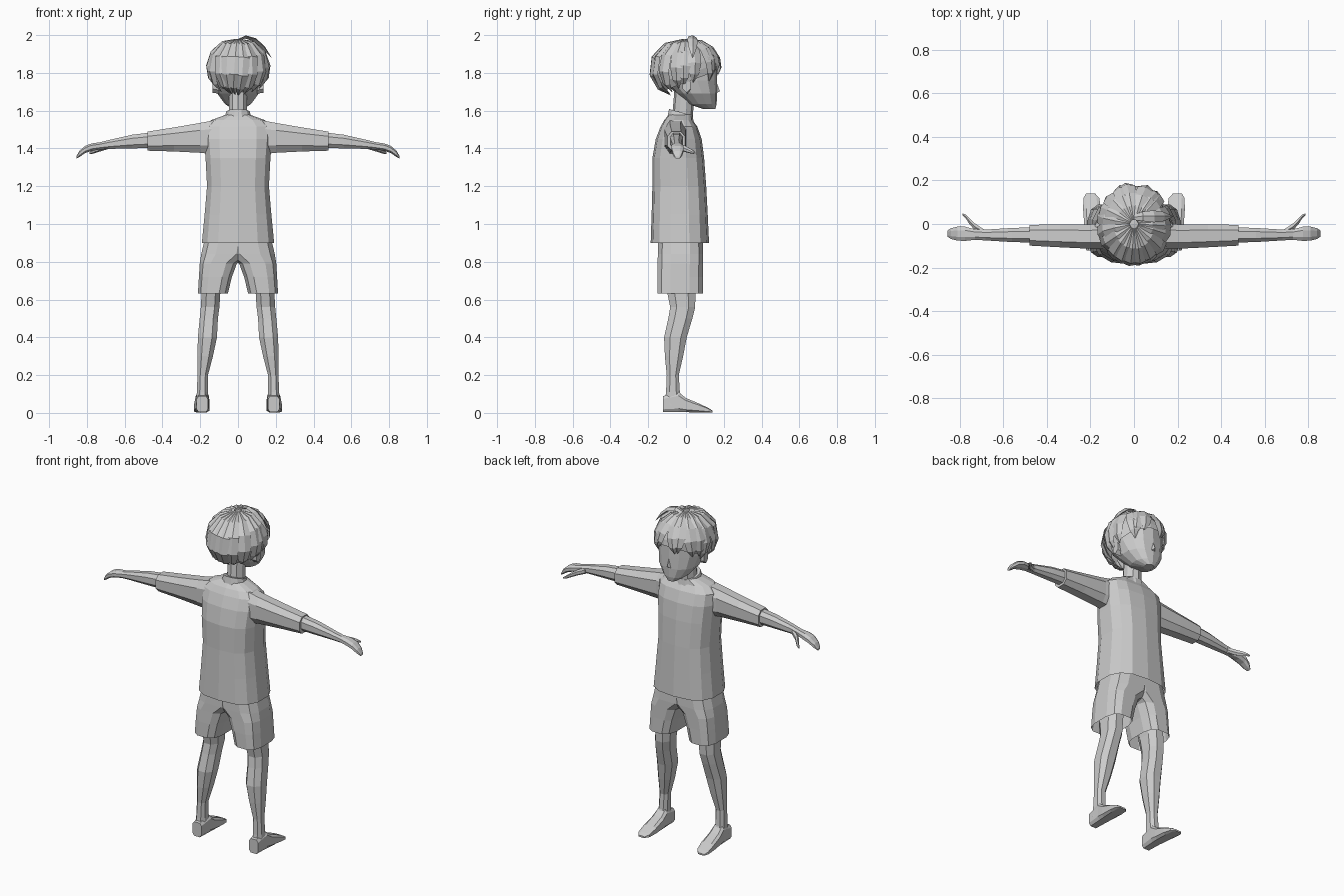
import bpy, math, random
from mathutils import Vector

random.seed(4)
grey = bpy.data.materials.new("plain grey")
grey.diffuse_color = (0.6, 0.6, 0.6, 1)


def make(name, verts, faces, mirror=False):
    mesh = bpy.data.meshes.new(name)
    mesh.from_pydata(verts, [], faces)
    mesh.materials.append(grey)
    ob = bpy.data.objects.new(name, mesh)
    bpy.context.collection.objects.link(ob)
    if mirror:
        ob.modifiers.new("mirror", 'MIRROR').use_mirror_merge = False
    return ob


def loft(name, axis, rings, n=10, power=2.5, caps=(True, True), mirror=False, tilt=0):
    """Skin rounded-box rings (t, a0, a1, b0, b1) stacked along one axis."""
    verts, faces = [], []
    for t, a0, a1, b0, b1 in rings:
        for i in range(n):
            ang = 2 * math.pi * (i + 0.5) / n
            c, s = math.cos(ang), math.sin(ang)
            a = (a0 + a1) / 2 + (a1 - a0) / 2 * math.copysign(abs(c) ** (2 / power), c)
            b = (b0 + b1) / 2 + (b1 - b0) / 2 * math.copysign(abs(s) ** (2 / power), s)
            p = {'x': (t, a, b), 'y': (b, t, a), 'z': (a, b, t)}[axis]
            verts.append((p[0], p[1], p[2] + tilt * (p[1] + 0.03)))
    for r in range(len(rings) - 1):
        for i in range(n):
            j = (i + 1) % n
            faces.append((r * n + i, r * n + j, r * n + n + j, r * n + n + i))
    if caps[0]:
        faces.append(tuple(reversed(range(n))))
    if caps[1]:
        faces.append(tuple(range((len(rings) - 1) * n, len(rings) * n)))
    return make(name, verts, faces, mirror)


# Shirt: open-hemmed body, sleeves and a tilted collar
loft("shirt_body", 'z', [
    (0.90, -.195, .195, -.187, .122), (1.05, -.180, .180, -.182, .115),
    (1.20, -.167, .167, -.178, .107), (1.35, -.175, .175, -.178, .096),
    (1.45, -.184, .184, -.160, .083), (1.515, -.182, .182, -.135, .060),
    (1.55, -.145, .145, -.115, .035), (1.58, -.06, .06, -.09, .03)],
    n=14, power=2.7, caps=(False, True))
loft("sleeve", 'x', [
    (.10, -.12, .012, 1.36, 1.56), (.20, -.117, .002, 1.372, 1.54),
    (.34, -.110, .001, 1.380, 1.515), (.48, -.102, -.001, 1.385, 1.492)],
    n=8, power=2.6, mirror=True)
loft("collar", 'z', [
    (1.55, -.075, .075, -.10, .045), (1.592, -.064, .064, -.092, .037)],
    n=12, power=2.1, tilt=-.28)

# Arms, hands with drooping fingers, and thumbs
loft("arm_and_hand", 'x', [
    (.44, -.088, -.012, 1.400, 1.490), (.56, -.085, -.016, 1.398, 1.475),
    (.68, -.077, -.024, 1.396, 1.447), (.73, -.074, -.022, 1.393, 1.434),
    (.775, -.080, -.010, 1.386, 1.428), (.81, -.078, -.010, 1.374, 1.414),
    (.84, -.070, -.018, 1.353, 1.388), (.856, -.058, -.030, 1.345, 1.358)],
    n=8, power=2.4, mirror=True)
loft("thumb", 'x', [
    (.69, -.045, -.022, 1.396, 1.43), (.73, -.030, .005, 1.384, 1.418),
    (.755, -.002, .030, 1.376, 1.404), (.77, .022, .044, 1.372, 1.392),
    (.787, .040, .050, 1.370, 1.380)], n=6, power=2, mirror=True)

# Shorts: open legs that overlap above the crotch
loft("shorts_leg", 'z', [
    (.632, .052, .214, -.155, .092), (.72, .030, .209, -.155, .092),
    (.79, .004, .205, -.153, .093), (.84, -.07, .198, -.152, .094),
    (.95, -.09, .172, -.148, .090)],
    n=12, power=3, caps=(False, True), mirror=True)

# Legs and feet
loft("leg", 'z', [
    (.04, .155, .224, -.118, -.005), (.11, .158, .220, -.108, -.030),
    (.20, .157, .216, -.104, -.036), (.30, .130, .217, -.115, -.012),
    (.40, .108, .216, -.120, .008), (.50, .103, .206, -.098, .038),
    (.56, .095, .200, -.088, .053), (.64, .090, .196, -.105, .055),
    (.78, .070, .190, -.120, .060)],
    n=8, power=2.4, mirror=True)
loft("foot", 'y', [
    (-.122, .002, .09, .158, .220), (-.04, .002, .112, .152, .225),
    (.00, .002, .080, .150, .230), (.07, .002, .050, .150, .235),
    (.12, .002, .026, .158, .233), (.14, .002, .012, .178, .220)],
    n=8, power=4, mirror=True)

# Neck, head, nose and ears
loft("neck", 'z', [
    (1.55, -.052, .052, -.075, .035), (1.70, -.050, .050, -.062, .045)],
    n=10, power=2)
loft("head", 'z', [
    (1.608, -.028, .028, .095, .155), (1.635, -.070, .070, .010, .162),
    (1.69, -.112, .112, -.050, .165), (1.76, -.128, .128, -.120, .164),
    (1.85, -.130, .130, -.140, .162), (1.93, -.095, .095, -.100, .110)],
    n=14, power=2.2)
make("nose", [(-.016, .158, 1.69), (.016, .158, 1.69), (0, .180, 1.703), (0, .158, 1.76)],
     [(0, 1, 2), (1, 3, 2), (3, 0, 2)])
loft("ear", 'x', [
    (.10, -.012, .028, 1.69, 1.765), (.135, -.022, .026, 1.695, 1.775)],
    n=6, power=2, mirror=True)


# Hair: a cap plus pointed locks that follow the same egg shape
def on_hair(az, phi, grow=0.0):
    return Vector(((.152 + grow) * math.sin(phi) * math.cos(az),
                   (.176 + grow) * math.sin(phi) * math.sin(az),
                   1.82 + (.152 + grow) * math.cos(phi)))


def reach(az):
    """How far down the hair falls: short at the face, long at the nape."""
    back = (1 - math.sin(az)) / 2
    return math.radians(99 + 52 * back ** 0.8)


segs, rows = 18, 7
verts, faces = [on_hair(0, 0)], []
for r in range(1, rows + 1):
    for i in range(segs):
        az = 2 * math.pi * i / segs
        verts.append(on_hair(az, (reach(az) - .2) * r / rows))
for i in range(segs):
    j = (i + 1) % segs
    faces.append((0, 1 + i, 1 + j))
    for r in range(rows - 1):
        a = 1 + r * segs
        faces.append((a + i, a + segs + i, a + segs + j, a + j))
make("hair_cap", verts, faces)


def lock(name, path, outs, widths, thick):
    """Diamond-section lock tapering to its last point."""
    v, f = [], []
    last = len(path) - 1
    for k, p in enumerate(path):
        along = path[min(k + 1, last)] - path[max(k - 1, 0)]
        side = along.cross(outs[k]).normalized() * widths[k]
        up = outs[k] * thick * min(1, widths[k] * 40)
        v += [p - side, p + up, p + side, p - up]
    for k in range(last):
        for i in range(4):
            j = (i + 1) % 4
            f.append((4 * k + i, 4 * k + j, 4 * k + 4 + j, 4 * k + 4 + i))
    f += [(3, 2, 1, 0), tuple(range(4 * last, 4 * last + 4))]
    make(name, v, f)


shape = (.012, .024, .036, .036, .026, .002)
centre = Vector((0, 0, 1.82))
for n in range(19):
    az = 2 * math.pi * n / 19 + random.uniform(-.08, .08)
    end = reach(az) + random.uniform(-.10, .08)
    sway = random.uniform(-.22, .22)
    path = [on_hair(az + sway * t * t, .12 + (end - .12) * t, .003 + .008 * math.sin(math.pi * t))
            for t in (0, .2, .42, .65, .84, 1)]
    lock("hair_lock", path, [(p - centre).normalized() for p in path], shape, .011)

# Loose tuft arching from the crown to one side
arch = [Vector(p) for p in ((.0, .03, 1.975), (.04, .035, 1.99), (.09, .035, 1.975),
                            (.135, .035, 1.935), (.178, .035, 1.88))]
lock("hair_tuft", arch, [(p - centre).normalized() for p in arch],
     (.012, .022, .028, .022, .002), .010)
